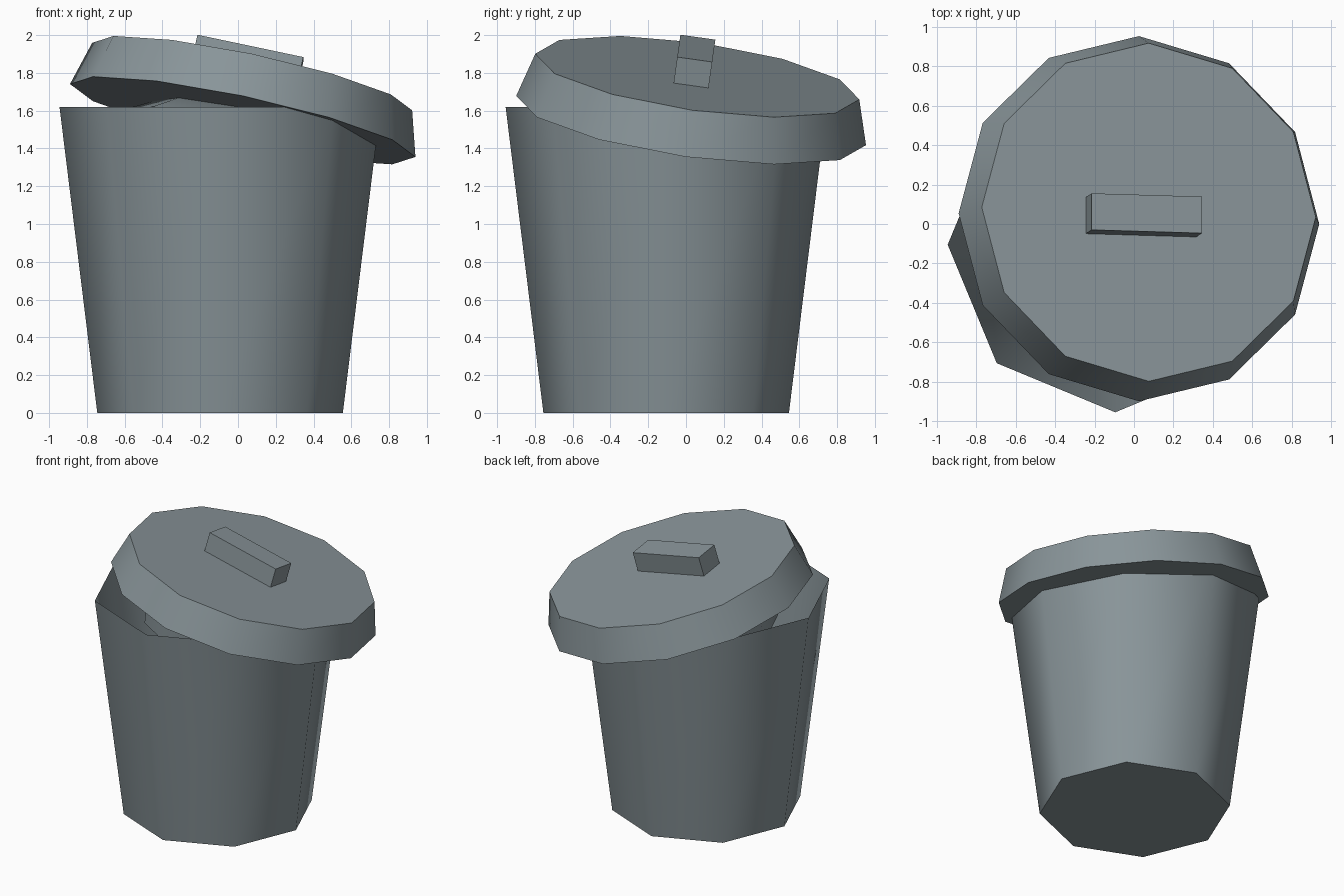
import bpy, bmesh, math
from mathutils import Matrix, Euler

if "Cube" in bpy.data.objects:
    bpy.data.objects.remove(bpy.data.objects["Cube"])

metal = bpy.data.materials.new("dull_blue_grey_metal")
metal.diffuse_color = (0.25, 0.30, 0.32, 1.0)
metal.use_nodes = True
metal.node_tree.nodes["Principled BSDF"].inputs["Base Color"].default_value = metal.diffuse_color


def finish(name, bm, matrix):
    bmesh.ops.recalc_face_normals(bm, faces=bm.faces)
    mesh = bpy.data.meshes.new(name)
    bm.to_mesh(mesh)
    bm.free()
    mesh.materials.append(metal)
    obj = bpy.data.objects.new(name, mesh)
    bpy.context.collection.objects.link(obj)
    obj.matrix_world = matrix
    bpy.ops.object.select_all(action='DESELECT')
    obj.select_set(True)
    bpy.context.view_layer.objects.active = obj
    bpy.ops.object.shade_smooth_by_angle(angle=math.radians(50))
    return obj


def lathe(name, profile, sides, matrix, cap_start=True, cap_end=True):
    """Stack rings of (radius, z) from bottom to top, with optional end caps."""
    bm = bmesh.new()
    rings = []
    for r, z in profile:
        rings.append([bm.verts.new((r * math.cos(math.tau * i / sides),
                                    r * math.sin(math.tau * i / sides), z))
                      for i in range(sides)])
    for a, b in zip(rings, rings[1:]):
        for i in range(sides):
            j = (i + 1) % sides
            bm.faces.new((a[i], a[j], b[j], b[i]))
    if cap_start:
        bm.faces.new(rings[0][::-1])
    if cap_end:
        bm.faces.new(rings[-1])
    return finish(name, bm, matrix)


# Open eight-sided tub with a thin wall
lathe("bin_body", [(0.65, 0.0), (0.85, 1.62)], 8,
      Matrix.Translation((-0.095, -0.105, 0)), cap_end=False)

# Shared tilt of the lid parts
tilt = Euler([math.radians(a) for a in (-8.2, 11.9, -1.7)]).to_matrix().to_4x4()
lid_frame = Matrix.Translation((0.025, 0.027, 1.548)) @ tilt

# Twelve-sided tapered lid
lathe("lid", [(0.935, 0.0), (0.866, 0.24)], 12, lid_frame)

# Filling under the lid, mostly hidden inside the tub
lathe("inner_plug", [(0.625, -0.30), (0.66, -0.09), (0.49, 0.0)], 8, lid_frame)

# Block handle on the lid
bm = bmesh.new()
bmesh.ops.create_cube(bm, size=1.0)
bmesh.ops.scale(bm, vec=(0.573, 0.187, 0.152), verts=bm.verts)
finish("lid_handle", bm, lid_frame @ Matrix.Translation((-0.04, -0.026, 0.306)))
